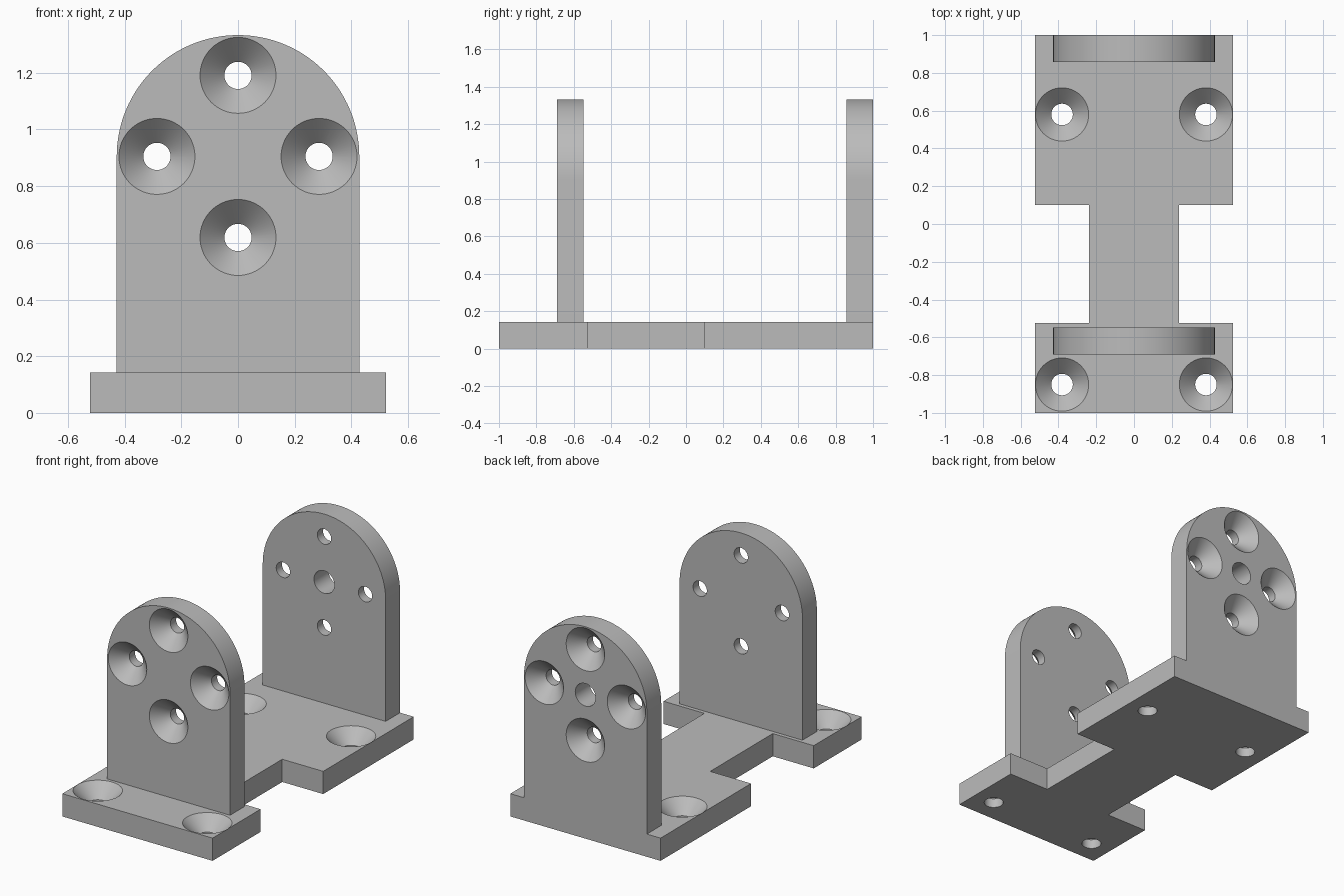
import bpy, bmesh, math
from mathutils import Matrix, Vector

cube = bpy.data.objects.get("Cube")
if cube:
    bpy.data.objects.remove(cube, do_unlink=True)

grey = bpy.data.materials.new("plain grey")
grey.use_nodes = True
COLOUR = (0.5, 0.5, 0.5, 1)
grey.diffuse_color = COLOUR
grey.node_tree.nodes["Principled BSDF"].inputs["Base Color"].default_value = COLOUR

T = 0.143            # plate thickness
HALF = 0.523         # half width of the base
NECK = 0.238         # half width of the base neck
R = 0.428            # upright half width and arch radius
ARCH_Z = 0.905       # centre of the arch
BOLT = 0.286         # bolt circle radius


def make_object(name, bm):
    bmesh.ops.recalc_face_normals(bm, faces=bm.faces[:])
    mesh = bpy.data.meshes.new(name)
    bm.to_mesh(mesh)
    bm.free()
    mesh.materials.append(grey)
    obj = bpy.data.objects.new(name, mesh)
    bpy.context.collection.objects.link(obj)
    return obj


def extrude_outline(name, points, offset):
    bm = bmesh.new()
    face = bm.faces.new([bm.verts.new(p) for p in points])
    moved = bmesh.ops.extrude_face_region(bm, geom=[face])["geom"]
    verts = [g for g in moved if isinstance(g, bmesh.types.BMVert)]
    bmesh.ops.translate(bm, verts=verts, vec=offset)
    return make_object(name, bm)


def hole_cutter(name, place, direction, r_hole, r_sink=None, segments=64):
    """Lathed drill; local z = 0 is the plate face and +z points out of it."""
    e = 0.02
    profile = [(r_hole, -T - e), (r_hole, e)]
    if r_sink:
        profile = [(r_hole, -T - e), (r_hole, r_hole - r_sink), (r_sink, 0), (r_sink, e)]
    bm = bmesh.new()
    rings = []
    for r, z in profile:
        angles = [math.tau * i / segments for i in range(segments)]
        rings.append([bm.verts.new((r * math.cos(a), r * math.sin(a), z)) for a in angles])
    for low, high in zip(rings, rings[1:]):
        for i in range(segments):
            j = (i + 1) % segments
            bm.faces.new((low[i], low[j], high[j], high[i]))
    bm.faces.new(rings[0])
    bm.faces.new(rings[-1])
    turn = Vector((0, 0, 1)).rotation_difference(Vector(direction)).to_matrix().to_4x4()
    bm.transform(Matrix.Translation(place) @ turn)
    return make_object(name, bm)


def combine(target, tool, operation):
    mod = target.modifiers.new(tool.name, "BOOLEAN")
    mod.operation = operation
    mod.solver = "EXACT"
    mod.object = tool
    bpy.context.view_layer.objects.active = target
    bpy.ops.object.modifier_apply(modifier=mod.name)
    bpy.data.objects.remove(tool, do_unlink=True)


# Waisted base plate
right_side = [(HALF, -1), (HALF, -0.523), (NECK, -0.523), (NECK, 0.1), (HALF, 0.1), (HALF, 1)]
outline = right_side + [(-x, y) for x, y in reversed(right_side)]
bracket = extrude_outline("mounting_bracket", [(x, y, 0) for x, y in outline], (0, 0, T))

# Arched uprights, rooted in the base
for name, y in (("front_upright", -0.69), ("back_upright", 1 - T)):
    arch = [(R * math.cos(math.pi * i / 64), y, ARCH_Z + R * math.sin(math.pi * i / 64))
            for i in range(65)]
    points = [(R, y, T / 2)] + arch + [(-R, y, T / 2)]
    combine(bracket, extrude_outline(name, points, (0, T, 0)), "UNION")

# Countersunk bolt circle on the outer face of each upright
for y, out in ((-0.69, -1), (1, 1)):
    for i in range(4):
        a = i * math.pi / 2
        place = (BOLT * math.cos(a), y, ARCH_Z + BOLT * math.sin(a))
        combine(bracket, hole_cutter("bolt_hole", place, (0, out, 0), 0.048, 0.134), "DIFFERENCE")

# Plain shaft hole through the back upright
combine(bracket, hole_cutter("shaft_hole", (0, 1, ARCH_Z), (0, 1, 0), 0.071), "DIFFERENCE")

# Countersunk fixing holes in the base
for x in (-0.381, 0.381):
    for y in (-0.85, 0.58):
        combine(bracket, hole_cutter("fixing_hole", (x, y, T), (0, 0, 1), 0.057, 0.141), "DIFFERENCE")

# Smooth the round walls, keep the plate edges crisp
bpy.ops.object.select_all(action="DESELECT")
bracket.select_set(True)
bpy.context.view_layer.objects.active = bracket
bpy.ops.object.shade_smooth_by_angle(angle=math.radians(30))
